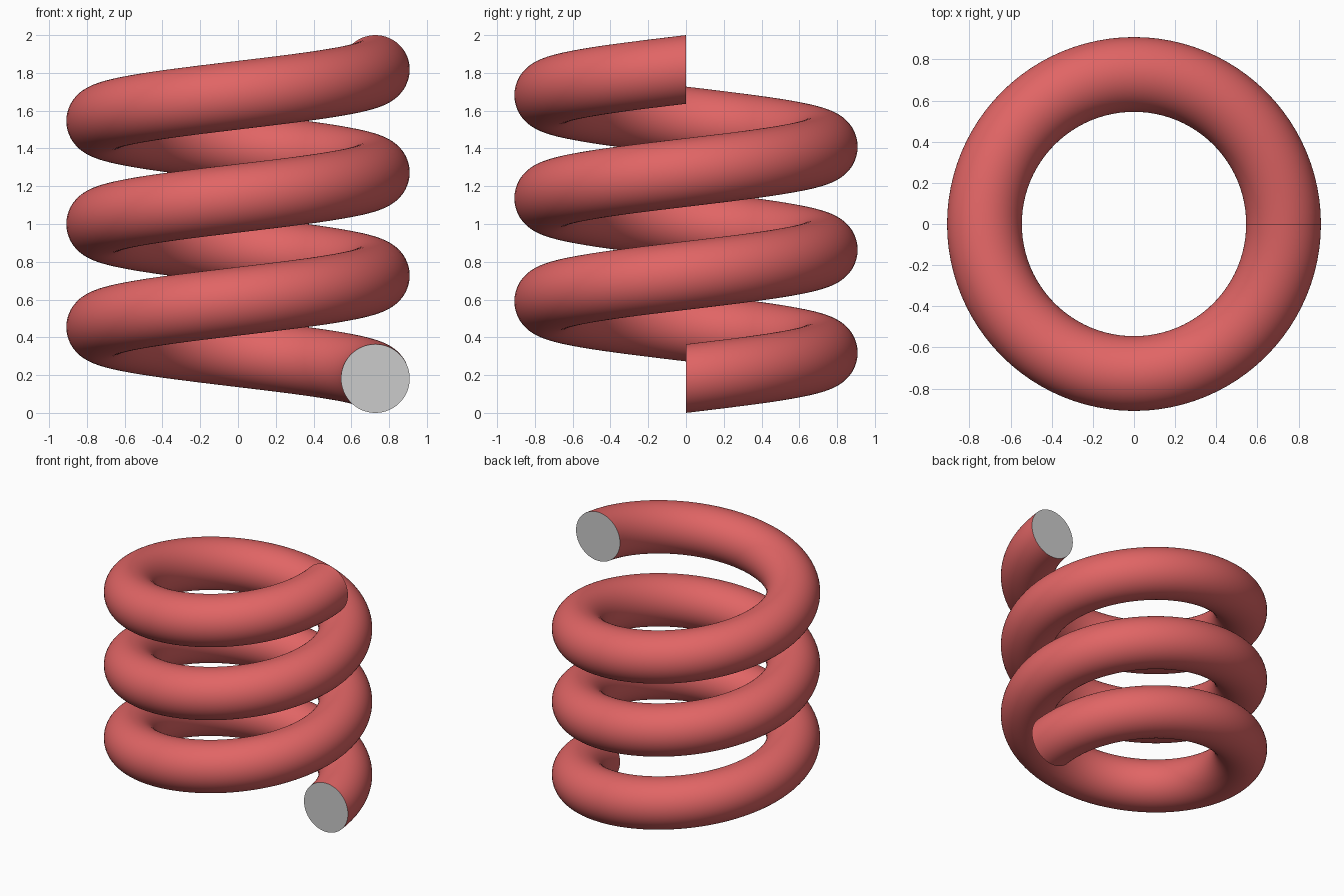
import bpy, bmesh
from math import pi, cos, sin

if "Cube" in bpy.data.objects:
    bpy.data.objects.remove(bpy.data.objects["Cube"])

UNIT = 2 / 11          # tube radius
RADIUS = 4 * UNIT      # coil radius
PITCH = 3 * UNIT       # rise per turn
TURNS, STEPS, SIDES = 3, 96, 64

bm = bmesh.new()

# Circular section in the vertical radial plane
ring = [bm.verts.new((RADIUS + UNIT * cos(2 * pi * i / SIDES), 0,
                      UNIT + UNIT * sin(2 * pi * i / SIDES))) for i in range(SIDES)]
edges = [bm.edges.new((ring[i], ring[(i + 1) % SIDES])) for i in range(SIDES)]

# Sweep it up the helix
bmesh.ops.spin(bm, geom=ring + edges, cent=(0, 0, 0), axis=(0, 0, 1),
               dvec=(0, 0, PITCH / STEPS), angle=2 * pi * TURNS, steps=STEPS * TURNS)
for f in bm.faces:
    f.material_index = 1
    f.smooth = True

# Flat grey end caps
caps = bmesh.ops.holes_fill(bm, edges=[e for e in bm.edges if e.is_boundary], sides=0)["faces"]
for f in caps:
    f.material_index = 0
    f.smooth = False
    for e in f.edges:
        e.smooth = False
bmesh.ops.recalc_face_normals(bm, faces=bm.faces)

mesh = bpy.data.meshes.new("coil_spring")
bm.to_mesh(mesh)
bm.free()

red = bpy.data.materials.new("red")
red.diffuse_color = (0.75, 0.13, 0.13, 1)
red.use_nodes = True
red.node_tree.nodes["Principled BSDF"].inputs["Base Color"].default_value = red.diffuse_color
mesh.materials.append(None)
mesh.materials.append(red)
spring = bpy.data.objects.new("coil_spring", mesh)
bpy.context.collection.objects.link(spring)
